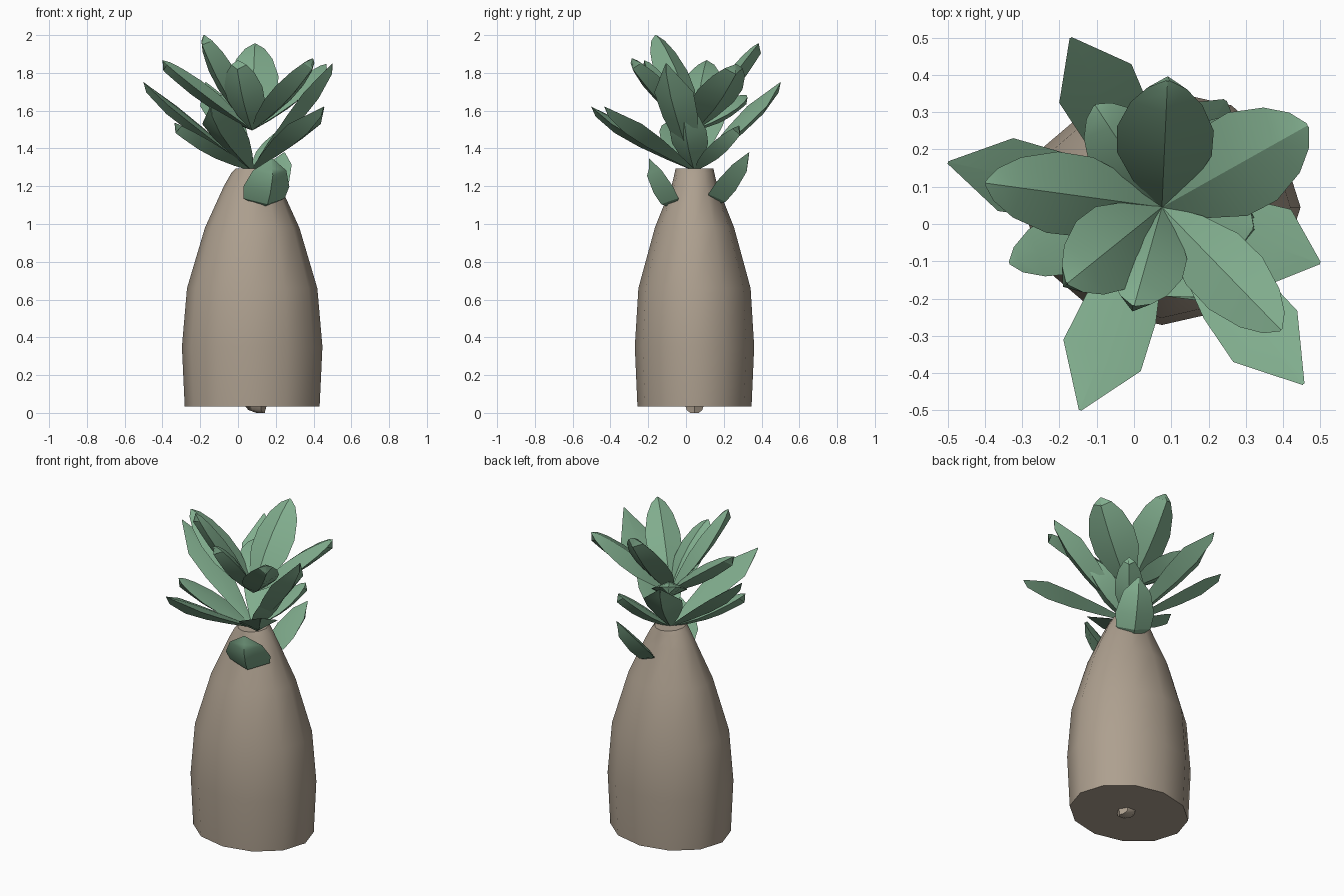
import bpy, bmesh, math
from mathutils import Vector

if "Cube" in bpy.data.objects:
    bpy.data.objects.remove(bpy.data.objects["Cube"])


def material(name, rgb):
    m = bpy.data.materials.new(name)
    m.diffuse_color = (*rgb, 1)
    m.use_nodes = True
    m.node_tree.nodes["Principled BSDF"].inputs["Base Color"].default_value = m.diffuse_color
    return m


BARK = material("bark brown", (0.42, 0.35, 0.275))
LEAF = material("leaf green", (0.22, 0.42, 0.27))
CX, CY = 0.075, 0.045


def finish(bm, name, mat, angle):
    bmesh.ops.recalc_face_normals(bm, faces=bm.faces)
    me = bpy.data.meshes.new(name)
    bm.to_mesh(me)
    bm.free()
    ob = bpy.data.objects.new(name, me)
    bpy.context.collection.objects.link(ob)
    me.materials.append(mat)
    bpy.ops.object.select_all(action='DESELECT')
    ob.select_set(True)
    bpy.context.view_layer.objects.active = ob
    bpy.ops.object.shade_smooth_by_angle(angle=math.radians(angle))
    return ob


def loft(bm, rings):
    """Skin a list of vertex-coordinate rings and cap both ends."""
    rows = [[bm.verts.new(p) for p in r] for r in rings]
    n = len(rows[0])
    for a, b in zip(rows, rows[1:]):
        for i in range(n):
            j = (i + 1) % n
            bm.faces.new((a[i], a[j], b[j], b[i]))
    bm.faces.new(rows[0])
    bm.faces.new(rows[-1])


def turned(name, profile, sides):
    """Elliptical turned body; profile rows are z, x radius, y radius, x shift."""
    bm = bmesh.new()
    loft(bm, [[(CX + dx + rx * math.cos(2 * math.pi * i / sides),
                CY + ry * math.sin(2 * math.pi * i / sides), z)
               for i in range(sides)] for z, rx, ry, dx in profile])
    return finish(bm, name, BARK, 40)


# Swollen trunk and the small root stub beneath it
turned("trunk", [(0.033, 0.357, 0.302, 0), (0.35, 0.372, 0.316, 0),
                 (0.66, 0.345, 0.297, 0), (0.98, 0.25, 0.21, 0),
                 (1.2, 0.15, 0.122, 0), (1.27, 0.11, 0.105, 0),
                 (1.295, 0.085, 0.1, 0)], 12)
turned("root_stub", [(0.0, 0.022, 0.025, 0.045), (0.015, 0.045, 0.048, 0.025),
                     (0.05, 0.065, 0.06, 0.015)], 6)

# Leaf outlines: (position along rib, half width share, keel depth share)
ROUND = [(0, 0.06, 0.1), (0.2, 0.62, 0.55), (0.42, 0.98, 0.9), (0.62, 1, 1),
         (0.82, 0.74, 0.9), (0.94, 0.4, 0.8), (1, 0.04, 0.7)]
POINTED = [(0, 0.08, 0.1), (0.25, 0.55, 0.55), (0.5, 0.9, 0.9), (0.73, 1, 1), (1, 0.03, 0.6)]
STUBBY = [(0, 0.3, 0.4), (0.15, 0.9, 0.9), (0.4, 1, 1), (0.75, 0.72, 0.8), (1, 0.04, 0.4)]


def leaf(name, base, tip, width, outline, rib, keel):
    """Lens-shaped leaf with a rib on top and a blunt-ended keel beneath."""
    base, tip = Vector(base), Vector(tip)
    axis = (tip - base).normalized()
    side = axis.cross(Vector((0, 0, 1))).normalized()
    up = side.cross(axis)
    bm = bmesh.new()
    rings = []
    for t, w, d in outline:
        c = base.lerp(tip, t)
        low = c - up * keel * d - axis * (0.045 if t == 1 else 0)
        rings.append([c + up * (rib * w + 0.001), c + side * width * w,
                      low, c - side * width * w])
    loft(bm, rings)
    return finish(bm, name, LEAF, 28)


# Upper rosette: tip, half width
UPPER = [((0.09, 0.385, 1.955), 0.13), ((0.467, 0.265, 1.845), 0.135),
         ((-0.4, 0.11, 1.865), 0.11), ((0.395, -0.285, 1.875), 0.1),
         ((-0.18, -0.16, 2.0), 0.115), ((0.0, -0.22, 1.865), 0.105),
         ((-0.105, 0.32, 1.68), 0.1)]
for i, (tip, w) in enumerate(UPPER):
    leaf(f"upper_leaf_{i + 1}", (CX, CY, 1.5), tip, w, ROUND, 0.04, 0.05)

# Lower rosette, nearly flat on top
LOWER = [((-0.17, 0.5, 1.75), 0.11, POINTED), ((-0.5, 0.165, 1.75), 0.1, POINTED),
         ((-0.335, -0.105, 1.535), 0.09, ROUND), ((-0.145, -0.5, 1.62), 0.112, POINTED),
         ((0.455, -0.43, 1.62), 0.11, POINTED), ((0.5, -0.105, 1.85), 0.11, POINTED),
         ((0.32, -0.01, 1.625), 0.1, ROUND), ((0.27, 0.28, 1.52), 0.08, ROUND)]
for i, (tip, w, shape) in enumerate(LOWER):
    leaf(f"lower_leaf_{i + 1}", (CX, CY, 1.285), tip, w, shape, 0.008, 0.055)

# Two stubby leaves growing from the trunk sides
leaf("front_side_leaf", (0.13, -0.06, 1.1), (0.18, -0.195, 1.345), 0.13, STUBBY, 0.01, 0.07)
leaf("back_side_leaf", (0.13, 0.14, 1.12), (0.245, 0.333, 1.378), 0.11, STUBBY, 0.01, 0.07)
